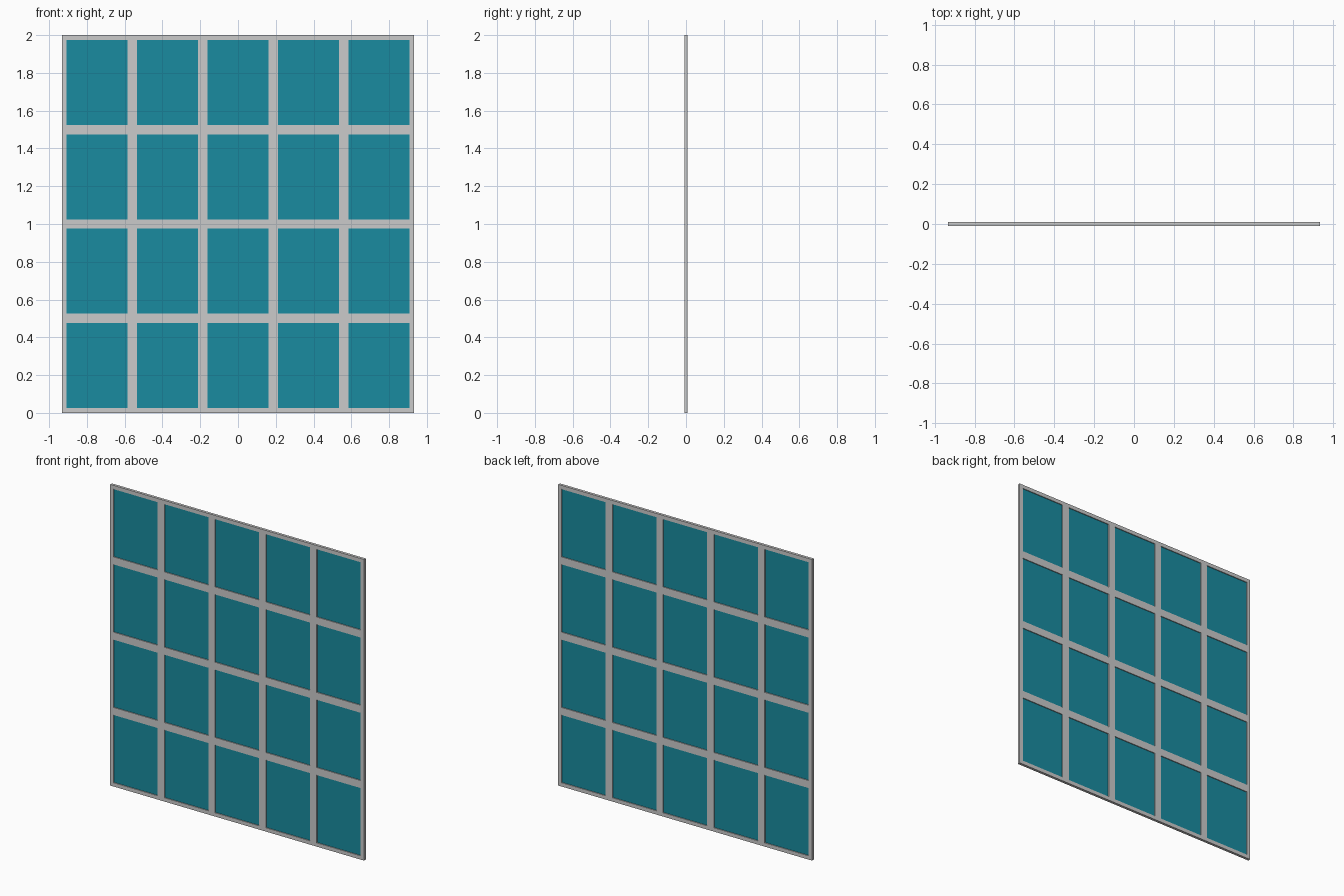
import bpy, bmesh
from mathutils import Matrix

if "Cube" in bpy.data.objects:
    bpy.data.objects.remove(bpy.data.objects["Cube"])

COLS, ROWS = 5, 4
WIDTH, HEIGHT = 1.866, 2.0
BORDER = 0.025
FRAME_DEPTH, PANE_DEPTH = 0.018, 0.006


def lattice(name, keep_panes, depth):
    """Upright grid of cells, inset; keeps either the bars or the panes, then thickens."""
    bm = bmesh.new()
    bmesh.ops.create_grid(bm, x_segments=COLS, y_segments=ROWS, size=0.5)
    for v in bm.verts:
        v.co = (v.co.x * WIDTH, 0, (v.co.y + 0.5) * HEIGHT)
    bm.normal_update()
    cells = list(bm.faces)
    bars = bmesh.ops.inset_individual(bm, faces=cells, thickness=BORDER,
                                      use_even_offset=True)["faces"]
    bmesh.ops.delete(bm, geom=bars if keep_panes else cells, context='FACES')
    me = bpy.data.meshes.new(name)
    bm.to_mesh(me)
    bm.free()
    ob = bpy.data.objects.new(name, me)
    bpy.context.collection.objects.link(ob)
    mod = ob.modifiers.new("thickness", 'SOLIDIFY')
    mod.thickness = depth
    mod.offset = 0
    return ob


# Grey frame with mullions
lattice("window_frame", False, FRAME_DEPTH)

# Teal glass, recessed on both sides
glass = lattice("glass_panes", True, PANE_DEPTH)
teal = bpy.data.materials.new("teal_glass")
teal.diffuse_color = (0.01, 0.26, 0.35, 1)
teal.use_nodes = True
teal.node_tree.nodes["Principled BSDF"].inputs["Base Color"].default_value = teal.diffuse_color
glass.data.materials.append(teal)
